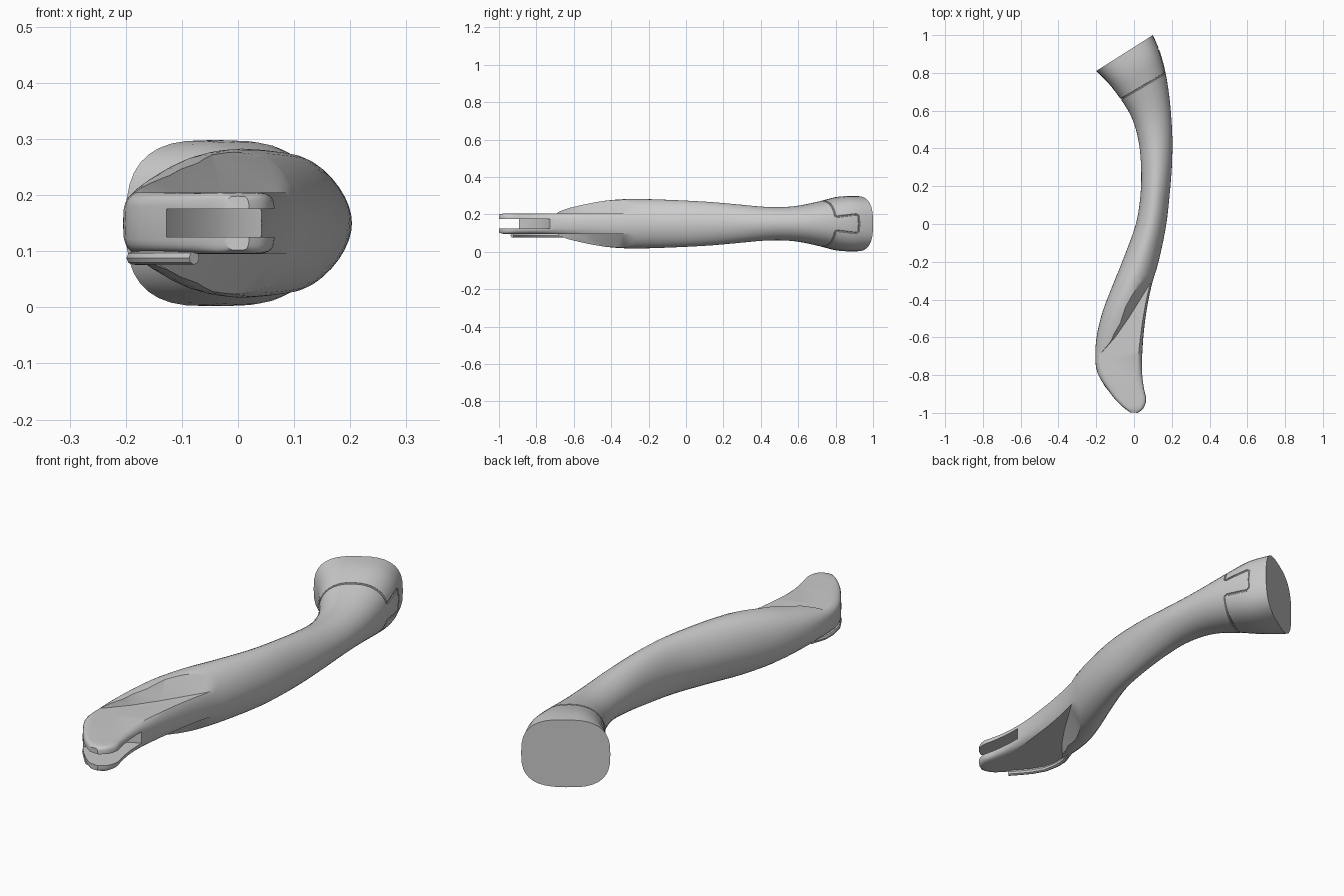
import bpy, bmesh
from math import sin, cos, pi, copysign
from mathutils import Vector

if "Cube" in bpy.data.objects:
    bpy.data.objects.remove(bpy.data.objects["Cube"])

MID = 0.15
# Cross-sections: left x,y / right x,y / half height / roundness exponent
SECTIONS = [
    (-.20, .81, .10, 1.0, .148, 2.8), (-.135, .745, .138, .91, .145, 2.6),
    (-.07, .66, .167, .80, .122, 2.3), (-.02, .58, .185, .69, .102, 2.1),
    (.01, .50, .196, .58, .09, 2), (.03, .40, .203, .45, .09, 1.9),
    (.038, .28, .20, .30, .102, 1.9), (.034, .15, .187, .14, .115, 1.9),
    (.01, 0, .168, -.02, .124, 1.9), (-.055, -.18, .13, -.20, .131, 1.9),
    (-.115, -.33, .10, -.30, .132, 2), (-.165, -.46, .073, -.42, .122, 2.1),
    (-.195, -.58, .053, -.56, .098, 2.4), (-.205, -.69, .043, -.70, .072, 3.2),
    (-.193, -.79, .044, -.80, .058, 5), (-.13, -.89, .055, -.88, .055, 6),
    (-.085, -.945, .065, -.93, .055, 6), (-.045, -.98, .05, -.975, .054, 6),
    (-.02, -.997, .02, -1.0, .048, 5),
]


def section(t):
    """Catmull-Rom interpolation of the section table."""
    last = len(SECTIONS) - 1
    i = min(int(t), last - 1)
    f = t - i
    a, b, c, d = (SECTIONS[max(0, min(last, i + k))] for k in (-1, 0, 1, 2))
    return [.5 * (2*q + (r - p)*f + (2*p - 5*q + 4*r - s)*f*f + (3*q - p - 3*r + s)*f**3)
            for p, q, r, s in zip(a, b, c, d)]


def surface(t, ang):
    lx, ly, rx, ry, h, n = section(t)
    u = copysign(abs(cos(ang)) ** (2 / n), cos(ang))
    v = copysign(abs(sin(ang)) ** (2 / n), sin(ang))
    return Vector(((lx + rx)/2 + u*(rx - lx)/2, (ly + ry)/2 + u*(ry - ly)/2, MID + v*h))


def skin(name, rings):
    """Closed mesh bridging equal-length rings, capped at both ends."""
    bm = bmesh.new()
    vs = [[bm.verts.new(p) for p in ring] for ring in rings]
    for a, b in zip(vs, vs[1:]):
        for k in range(len(a)):
            m = (k + 1) % len(a)
            bm.faces.new((a[k], a[m], b[m], b[k]))
    bm.faces.new(vs[0])
    bm.faces.new(vs[-1])
    bmesh.ops.recalc_face_normals(bm, faces=bm.faces)
    mesh = bpy.data.meshes.new(name)
    bm.to_mesh(mesh)
    bm.free()
    ob = bpy.data.objects.new(name, mesh)
    bpy.context.collection.objects.link(ob)
    return ob


def tube(name, pts, radius, cyclic):
    cu = bpy.data.curves.new(name, 'CURVE')
    cu.dimensions = '3D'
    cu.bevel_depth = radius
    cu.bevel_resolution = 2
    cu.use_fill_caps = not cyclic
    sp = cu.splines.new('POLY')
    sp.points.add(len(pts) - 1)
    for p, q in zip(sp.points, pts):
        p.co = (*q, 1)
    sp.use_cyclic_u = cyclic
    ob = bpy.data.objects.new(name, cu)
    bpy.context.collection.objects.link(ob)
    select(ob)
    bpy.ops.object.convert(target='MESH')
    return bpy.context.object


def select(ob):
    bpy.ops.object.select_all(action='DESELECT')
    ob.select_set(True)
    bpy.context.view_layer.objects.active = ob


def cut(ob, cutter):
    select(ob)
    m = ob.modifiers.new("cut", 'BOOLEAN')
    m.operation = 'DIFFERENCE'
    m.solver = 'EXACT'
    m.object = cutter
    bpy.ops.object.modifier_apply(modifier=m.name)
    bpy.data.objects.remove(cutter)


# Curved grip lofted along its length
STEPS, SIDES = 3, 36
count = (len(SECTIONS) - 1) * STEPS
handle = skin("handle", [[surface(i / STEPS, 2*pi*k/SIDES) for k in range(SIDES)]
                         for i in range(count + 1)])

# Flat reliefs on both faces of the fork, with sloping back walls
edge = [(.3, -.27, .08), (.1, -.29, .08), (.07, -.34, .09), (-.03, -.50, .09),
        (-.10, -.60, .05), (-.17, -.68, .01), (-.3, -.78, 0), (-.3, -1.2, 0), (.3, -1.2, 0)]
for side in (1, -1):
    cut(handle, skin("relief_cutter", [
        [(x, y, MID + side*.055) for x, y, d in edge],
        [(x - .25*d, y + d, MID + side*.155) for x, y, d in edge]]))

# Slot between the two fork plates, open at the tip and sides
slot = [(.2, -.72), (.05, -.725), (.0, -.745), (-.05, -.785), (-.1, -.845),
        (-.132, -.90), (-.3, -.98), (-.3, -1.2), (.2, -1.2)]
cut(handle, skin("slot_cutter", [[(x, y, MID + z) for x, y in slot] for z in (-.025, .025)]))

# Seam groove around the flared end, with a tab on the outer side
tab = [(-.25, 1.9), (-.25, 1.4), (-.25, .97), (-.19, .85), (0, .85), (.19, .85),
       (.25, .97), (.25, 1.4), (.25, 1.9)]
path = [surface(t, a) for a, t in tab]
path += [surface(2, .30 + (2*pi - .60)*k/40) for k in range(41)]
cut(handle, tube("seam_cutter", path, .005, True))

# Thin lip along the left edge of the lower plate
lip = tube("lower_lip", [(-.165, -.63, .087), (-.186, -.69, .088), (-.187, -.74, .088),
                         (-.175, -.80, .088), (-.143, -.855, .088), (-.105, -.90, .088),
                         (-.078, -.93, .088)], .012, False)

for ob in (handle, lip):
    select(ob)
    bpy.ops.object.shade_smooth_by_angle(angle=.52)
